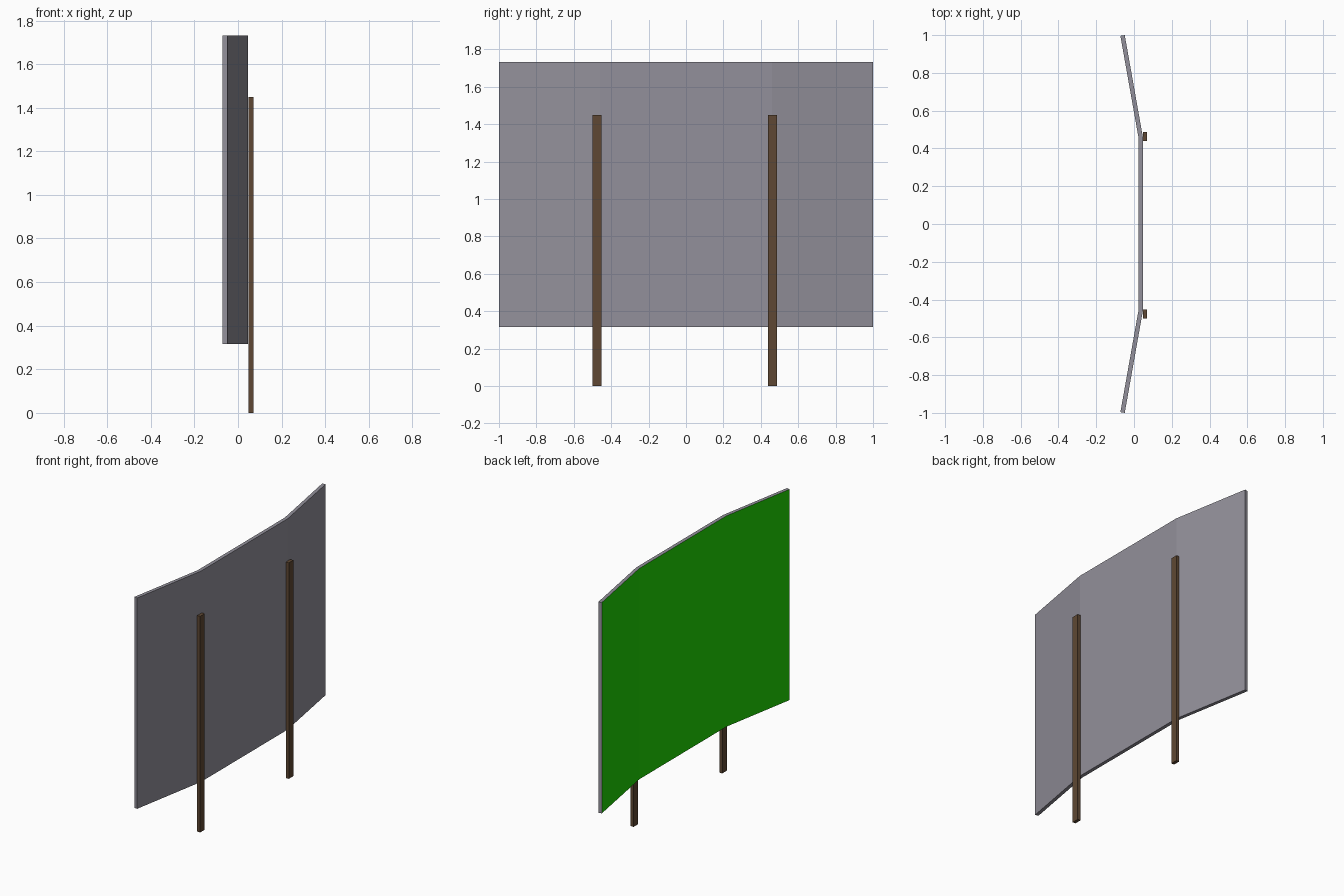
import bpy, bmesh

if "Cube" in bpy.data.objects:
    bpy.data.objects.remove(bpy.data.objects["Cube"])


def material(name, rgb):
    m = bpy.data.materials.new(name)
    m.diffuse_color = (*rgb, 1)
    m.use_nodes = True
    m.node_tree.nodes["Principled BSDF"].inputs["Base Color"].default_value = m.diffuse_color
    return m


grey = material("panel grey", (0.29, 0.28, 0.325))
green = material("board green", (0.013, 0.67, 0.001))
brown = material("post brown", (0.112, 0.064, 0.033))


def extrude_outline(name, outline, z0, z1, mats):
    """Closed plan outline raised from z0 to z1."""
    bm = bmesh.new()
    face = bm.faces.new([bm.verts.new((x, y, z0)) for x, y in outline])
    ext = bmesh.ops.extrude_face_region(bm, geom=[face])
    for v in ext["geom"]:
        if isinstance(v, bmesh.types.BMVert):
            v.co.z = z1
    bmesh.ops.recalc_face_normals(bm, faces=bm.faces)
    # the wide face towards -x takes the second colour
    if len(mats) > 1:
        for f in bm.faces:
            f.normal_update()
            f.material_index = int(f.normal.x < -0.8)
    me = bpy.data.meshes.new(name)
    bm.to_mesh(me)
    bm.free()
    for m in mats:
        me.materials.append(m)
    ob = bpy.data.objects.new(name, me)
    bpy.context.collection.objects.link(ob)
    return ob


# Board folded in three sections, coloured on its inner side
front = [(-0.072, -0.996), (0.023, -0.462), (0.023, 0.462), (-0.072, 0.996)]
back = [(-0.049, 1.0), (0.047, 0.46), (0.047, -0.46), (-0.049, -1.0)]
extrude_outline("folded_board", front + back, 0.317, 1.732, [grey, green])

# Two support posts behind the folds
for name, y in (("left_post", -0.477), ("right_post", 0.463)):
    w = 0.024
    extrude_outline(name, [(0.048, y - w), (0.07, y - w), (0.07, y + w), (0.048, y + w)],
                    0, 1.45, [brown])
